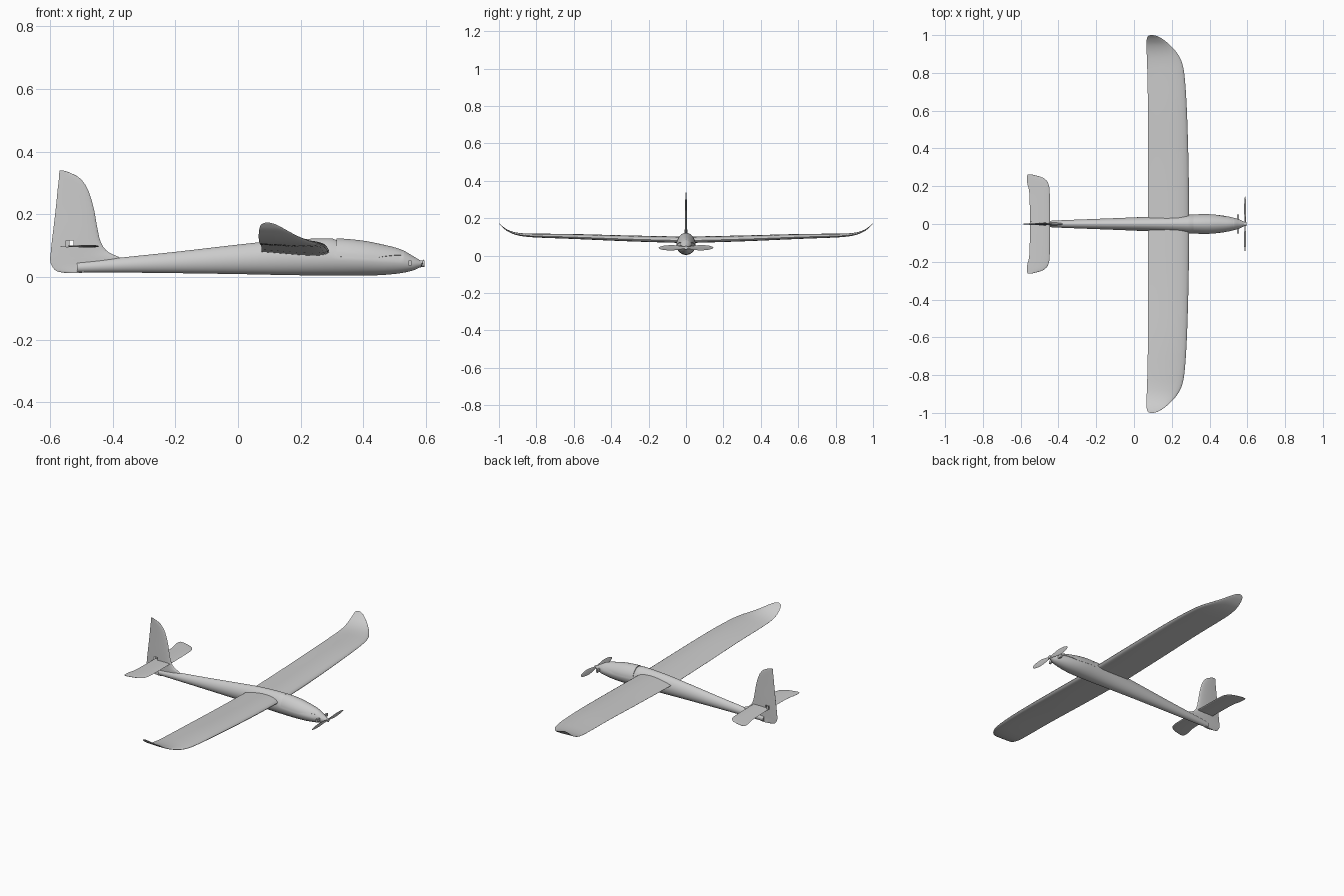
import bpy, bmesh, math
from mathutils import Vector

cube = bpy.data.objects.get("Cube")
if cube:
    bpy.data.objects.remove(cube, do_unlink=True)

grey = bpy.data.materials.new("light grey")
grey.use_nodes = True
grey.diffuse_color = (0.6, 0.6, 0.6, 1)
grey.node_tree.nodes["Principled BSDF"].inputs["Base Color"].default_value = (0.6, 0.6, 0.6, 1)


def spline(rows, n=5):
    """Resample rows with a Catmull-Rom curve."""
    pts = [Vector(r) for r in rows]
    out = []
    for i in range(len(pts) - 1):
        a, b, c, d = pts[max(i - 1, 0)], pts[i], pts[i + 1], pts[min(i + 2, len(pts) - 1)]
        for k in range(n):
            t = k / n
            out.append(0.5 * (2 * b + (c - a) * t + (2 * a - 5 * b + 4 * c - d) * t ** 2
                              + (3 * b - a - 3 * c + d) * t ** 3))
    return out + [pts[-1]]


def finish(ob, angle=40):
    ob.data.materials.append(grey)
    bpy.ops.object.select_all(action="DESELECT")
    ob.select_set(True)
    bpy.context.view_layer.objects.active = ob
    bpy.ops.object.shade_smooth_by_angle(angle=math.radians(angle))
    return ob


def loft(name, rings, angle=40):
    """Skin closed rings and cap both ends."""
    bm = bmesh.new()
    loops = [[bm.verts.new(p) for p in ring] for ring in rings]
    n = len(loops[0])
    for a, b in zip(loops, loops[1:]):
        for i in range(n):
            bm.faces.new((a[i], a[(i + 1) % n], b[(i + 1) % n], b[i]))
    bm.faces.new(loops[0])
    bm.faces.new(loops[-1])
    bmesh.ops.recalc_face_normals(bm, faces=bm.faces)
    mesh = bpy.data.meshes.new(name)
    bm.to_mesh(mesh)
    bm.free()
    ob = bpy.data.objects.new(name, mesh)
    bpy.context.collection.objects.link(ob)
    return finish(ob, angle)


def foil(name, sections, place, camber=0.0, steps=12):
    """Sections are (span, leading edge, trailing edge, thickness, rise)."""
    us = [0.5 - 0.5 * math.cos(math.pi * i / steps) for i in range(steps + 1)]
    rings = []
    for span, le, te, thick, rise in sections:
        def point(u, side):
            half = thick * (1.485 * math.sqrt(u) - 0.63 * u - 1.758 * u ** 2
                            + 1.4215 * u ** 3 - 0.5 * u ** 4)
            bow = camber * thick * 4 * u * (1 - u)
            return place(le + (te - le) * u, span, rise + bow + side * half)
        rings.append([point(u, 1) for u in us] + [point(u, -1) for u in us[-1:0:-1]])
    return loft(name, rings, 50)


def both_sides(half):
    """Continue a half span through the centre."""
    return [(-s, *rest) for s, *rest in reversed(half[1:])] + [tuple(r) for r in half]


def box(name, centre, size):
    bpy.ops.mesh.primitive_cube_add(size=1, location=centre)
    ob = bpy.context.object
    ob.name = name
    ob.scale = size
    return ob


# Body stations: x, bottom, top, half width
body = spline([(-0.515, 0.015, 0.046, 0.013), (-0.38, 0.014, 0.061, 0.02), (-0.2, 0.012, 0.08, 0.027),
               (0, 0.009, 0.103, 0.035), (0.15, 0.006, 0.118, 0.042), (0.3, 0.004, 0.123, 0.05),
               (0.39, 0.004, 0.117, 0.052), (0.46, 0.006, 0.104, 0.046), (0.52, 0.012, 0.088, 0.035),
               (0.56, 0.021, 0.066, 0.023), (0.585, 0.033, 0.051, 0.01)], 8)


def body_point(x, low, top, wide, angle, inset=0.0):
    mid = low + 0.48 * (top - low)
    c, s = math.cos(angle), math.sin(angle)
    height = (top - mid) if s > 0 else (mid - low)
    narrow = 1 - 0.12 * max(s, 0) ** 2
    scale = 1 - inset * max(s, 0) ** 0.5
    return Vector((x, wide * c * narrow * scale, mid + height * s * scale))


# Fuselage, with a recess under the canopy
SEGS = 40
rings = []
for x, low, top, wide in body:
    inset = 0.09 if 0.305 < x < 0.525 else 0.0
    rings.append([body_point(x, low, top, wide, math.tau * i / SEGS, inset) for i in range(SEGS)])
loft("fuselage", rings)

# Canopy shell, its lower edge rising towards the nose
canopy = []
for x, low, top, wide in body:
    if 0.314 < x < 0.53:
        start = 0.06 + 0.55 * max(0, (x - 0.43) / 0.1)
        span = [start + (math.pi - 2 * start) * i / 24 for i in range(25)]
        canopy.append([body_point(x, low, top, wide, a) for a in span]
                      + [body_point(x, low, top, wide, a, 0.12) for a in reversed(span)])
loft("canopy", canopy)

# Main wing with upswept tips
wing = spline([(0, 0.292, 0.075, 0.034, 0.08), (0.3, 0.289, 0.075, 0.031, 0.088),
               (0.6, 0.28, 0.074, 0.026, 0.099), (0.78, 0.268, 0.071, 0.021, 0.104),
               (0.86, 0.252, 0.069, 0.017, 0.108), (0.91, 0.224, 0.067, 0.013, 0.116),
               (0.95, 0.188, 0.066, 0.009, 0.131), (0.98, 0.15, 0.068, 0.006, 0.152),
               (0.995, 0.121, 0.074, 0.004, 0.167), (1.0, 0.1, 0.086, 0.002, 0.173)])
foil("wing", both_sides(wing), lambda c, s, h: Vector((c, s, h)), camber=0.15)

# Tailplane
tail = spline([(0, -0.444, -0.55, 0.009, 0.098), (0.16, -0.446, -0.554, 0.008, 0.098),
               (0.21, -0.452, -0.564, 0.007, 0.098), (0.235, -0.468, -0.567, 0.006, 0.098),
               (0.25, -0.495, -0.567, 0.004, 0.098), (0.262, -0.54, -0.563, 0.002, 0.098)])
foil("tailplane", both_sides(tail), lambda c, s, h: Vector((c, s, h)))

# Fin and rudder, with a cutout for the elevator linkage
fin = spline([(0.013, -0.5, -0.555, 0.012, 0), (0.02, -0.45, -0.582, 0.014, 0),
              (0.04, -0.37, -0.597, 0.015, 0), (0.06, -0.375, -0.6, 0.015, 0),
              (0.08, -0.415, -0.598, 0.014, 0), (0.11, -0.438, -0.595, 0.014, 0),
              (0.16, -0.45, -0.589, 0.013, 0), (0.22, -0.461, -0.582, 0.011, 0),
              (0.28, -0.48, -0.576, 0.009, 0), (0.315, -0.505, -0.572, 0.007, 0),
              (0.332, -0.535, -0.571, 0.004, 0), (0.34, -0.558, -0.57, 0.002, 0)])
fin_ob = foil("fin_and_rudder", fin, lambda c, s, h: Vector((c, h, s)))
cutter = box("linkage_cutter", (-0.538, 0, 0.106), (0.024, 0.06, 0.02))
cutter.hide_render = True
cutter.hide_viewport = True
cutter.display_type = "WIRE"
cut = fin_ob.modifiers.new("linkage_cutout", "BOOLEAN")
cut.object = cutter
cut.operation = "DIFFERENCE"

# Elevator control horn
finish(box("control_horn", (-0.545, 0.012, 0.108), (0.012, 0.004, 0.02)))

# Narrow cooling vents across the nose
for side, label in ((1, "left"), (-1, "right")):
    finish(box(label + "_nose_vent", (0.55, side * 0.036, 0.045), (0.01, 0.03, 0.016)))

# Propeller hub and two pitched blades
bpy.ops.mesh.primitive_cylinder_add(vertices=20, radius=0.01, depth=0.014, location=(0.588, 0, 0.042),
                                    rotation=(0, math.pi / 2, 0))
bpy.context.object.name = "propeller_hub"
finish(bpy.context.object)
blade = spline([(0.004, 0.005, -0.005, 0.005, 0), (0.03, 0.009, -0.009, 0.004, 0),
                (0.07, 0.014, -0.014, 0.003, 0), (0.11, 0.013, -0.012, 0.003, 0),
                (0.135, 0.008, -0.007, 0.002, 0), (0.146, 0.002, -0.001, 0.001, 0)])
for side, label in ((1, "left"), (-1, "right")):
    foil(label + "_propeller_blade", blade,
         lambda c, s, h: Vector((0.588 + h + side * 0.35 * c, side * s, 0.042 + side * c)), steps=8)
